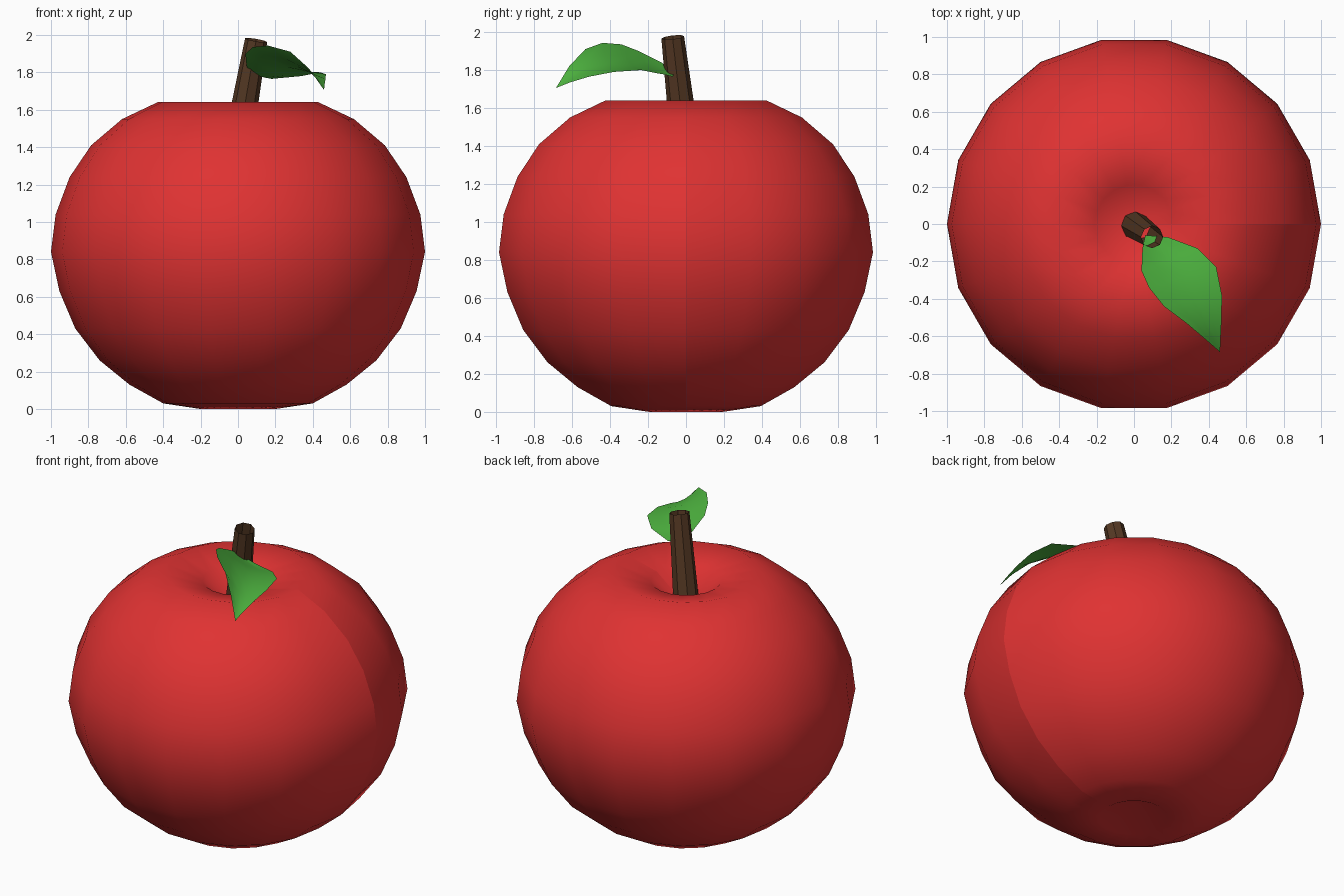
import bpy, math
from mathutils import Vector

if "Cube" in bpy.data.objects:
    bpy.data.objects.remove(bpy.data.objects["Cube"], do_unlink=True)


def material(name, rgb):
    m = bpy.data.materials.new(name)
    m.use_nodes = True
    m.diffuse_color = (*rgb, 1)
    m.node_tree.nodes["Principled BSDF"].inputs["Base Color"].default_value = (*rgb, 1)
    return m


def grid_object(name, rows, mat, smooth):
    """Skin equal-length rows of points; consecutive repeated points form triangles."""
    verts, index, faces = [], [], []
    for row in rows:
        ids = []
        for i, p in enumerate(row):
            if i and (p - row[i - 1]).length < 1e-6:
                ids.append(ids[-1])
            else:
                ids.append(len(verts))
                verts.append(p)
        index.append(ids)
    for a, b in zip(index, index[1:]):
        for i in range(len(a) - 1):
            face = list(dict.fromkeys((a[i], a[i + 1], b[i + 1], b[i])))
            if len(face) > 2:
                faces.append(face)
    mesh = bpy.data.meshes.new(name)
    mesh.from_pydata(verts, [], faces)
    mesh.materials.append(mat)
    mesh.polygons.foreach_set("use_smooth", [smooth] * len(faces))
    obj = bpy.data.objects.new(name, mesh)
    bpy.context.collection.objects.link(obj)
    return obj


def ring(center, radius, sides, u=Vector((1, 0, 0)), v=Vector((0, 1, 0))):
    angles = [math.tau * (i % sides) / sides for i in range(sides + 1)]
    return [center + radius * (math.cos(a) * u + math.sin(a) * v) for a in angles]


red = material("apple red", (0.74, 0.032, 0.032))
brown = material("bark brown", (0.09, 0.04, 0.017))
green = material("leaf green", (0.075, 0.45, 0.05))

# Fruit: lathed profile with a dimple at each end and an open seam on its left
profile = [(0, 0.1), (0.2, 0), (0.4, 0.03), (0.58, 0.13), (0.74, 0.26),
           (0.87, 0.43), (0.955, 0.63), (1, 0.84), (0.975, 1.04), (0.9, 1.24),
           (0.785, 1.41), (0.62, 1.55), (0.43, 1.64), (0.21, 1.585), (0, 1.42)]
grid_object("fruit_body", [ring(Vector((0, 0, z)), r, 18) for r, z in profile], red, True)

# Stem: leaning, tapered open tube
low, high = Vector((0, -0.005, 1.42)), Vector((0.097, -0.07, 1.972))
axis = (high - low).normalized()
u = Vector((0, 1, 0)).cross(axis).normalized()
v = axis.cross(u)
grid_object("stem", [ring(low, 0.077, 8, u, v), ring(high, 0.06, 8, u, v)], brown, False)

# Leaf: cupped sheet between a raised edge and a lowered edge
raised = [(0.06, -0.06, 1.79), (0.045, -0.13, 1.84), (0.04, -0.25, 1.9), (0.08, -0.34, 1.935),
          (0.16, -0.44, 1.943), (0.28, -0.53, 1.91), (0.38, -0.615, 1.82), (0.46, -0.685, 1.705)]
lowered = [(0.06, -0.06, 1.79), (0.18, -0.07, 1.765), (0.34, -0.13, 1.78), (0.44, -0.23, 1.8),
           (0.47, -0.38, 1.79), (0.468, -0.51, 1.765), (0.463, -0.61, 1.735), (0.46, -0.685, 1.705)]
rows = []
for a, b in zip(map(Vector, raised), map(Vector, lowered)):
    sag = Vector((0, 0, -0.1 * (b - a).length))
    rows.append([a.lerp(b, t) + sag * 4 * t * (1 - t) for t in (0, 0.25, 0.5, 0.75, 1)])
grid_object("leaf", rows, green, True)
